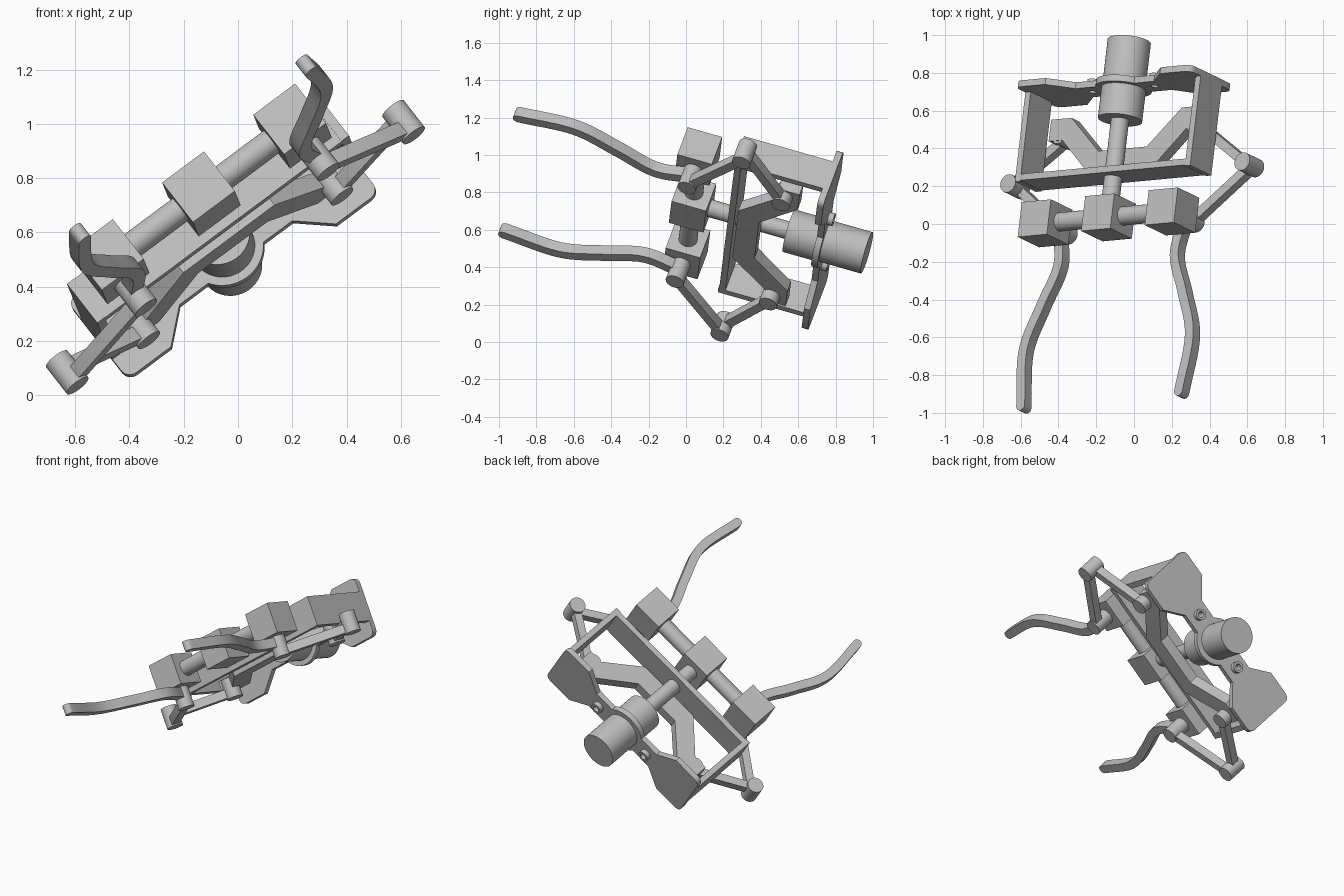
import bpy, bmesh, math
from mathutils import Matrix, Vector

cube = bpy.data.objects.get("Cube")
if cube:
    bpy.data.objects.remove(cube, do_unlink=True)

# Tilted frame of the mechanism: u along the crossbar, v along the motor, w upward
U = Vector((0.8, 0.075, 0.595)).normalized()
V = Vector((0.113, 0.956, -0.272))
V = (V - U * V.dot(U)).normalized()
W = U.cross(V)
ORIGIN = Vector((-0.135, 0.035, 0.742))
FRAME = Matrix((U, V, W)).transposed().to_4x4()
FRAME.translation = ORIGIN

grey = bpy.data.materials.new("machine_grey")
grey.use_nodes = True
colour = (0.52, 0.52, 0.52, 1)
grey.diffuse_color = colour
grey.node_tree.nodes["Principled BSDF"].inputs["Base Color"].default_value = colour
parts = []


def finish(name, bm):
    bmesh.ops.recalc_face_normals(bm, faces=bm.faces)
    mesh = bpy.data.meshes.new(name)
    bm.to_mesh(mesh)
    bm.free()
    mesh.materials.append(grey)
    ob = bpy.data.objects.new(name, mesh)
    bpy.context.collection.objects.link(ob)
    ob.matrix_world = FRAME
    parts.append(ob)
    return ob


def box(name, centre, size):
    bm = bmesh.new()
    bmesh.ops.create_cube(bm, size=1, matrix=Matrix.Translation(centre) @ Matrix.Diagonal((*size, 1)))
    return finish(name, bm)


def rod(name, start, end, radius, sides=40):
    start, end = Vector(start), Vector(end)
    turn = (end - start).to_track_quat('Z', 'Y').to_matrix().to_4x4()
    bm = bmesh.new()
    bmesh.ops.create_cone(bm, cap_ends=True, segments=sides, radius1=radius, radius2=radius,
                          depth=(end - start).length,
                          matrix=Matrix.Translation((start + end) / 2) @ turn)
    return finish(name, bm)


def prism(name, outline, low, high, axis='w', round_beyond=None):
    """Extrude an outline along w (outline in u, v) or along v (outline in u, w)."""
    place = (lambda p, h: (p[0], p[1], h)) if axis == 'w' else (lambda p, h: (p[0], h, p[1]))
    bm = bmesh.new()
    face = bm.faces.new([bm.verts.new(place(p, low)) for p in outline])
    step = Vector(place((0, 0), high - low))
    ext = bmesh.ops.extrude_face_region(bm, geom=[face], use_keep_orig=True)
    bmesh.ops.translate(bm, vec=step, verts=[g for g in ext["geom"] if isinstance(g, bmesh.types.BMVert)])
    if round_beyond:
        corners = [e for e in bm.edges if all(abs(v.co.x) > round_beyond for v in e.verts)
                   and abs((e.verts[0].co - e.verts[1].co).normalized().dot(step.normalized())) > 0.9]
        bmesh.ops.bevel(bm, geom=corners, offset=0.04, segments=6, affect='EDGES', profile=0.5)
    return finish(name, bm)


def strip(path, width):
    """Outline of a bar following a path, with round ends."""
    path = [Vector(p) for p in path]
    left, right = [], []
    for i, p in enumerate(path):
        d = (path[min(i + 1, len(path) - 1)] - path[max(i - 1, 0)]).normalized()
        n = Vector((-d.y, d.x)) * width / 2
        left.append(p + n)
        right.append(p - n)

    def cap(centre, first):
        arm = first - centre
        return [centre + Matrix.Rotation(-math.pi * k / 8, 2) @ arm for k in range(1, 8)]
    return left + cap(path[-1], left[-1]) + right[::-1] + cap(path[0], right[0])


def smooth_path(points, steps=8):
    """Catmull-Rom curve through the points."""
    p = [Vector(q) for q in points]
    p = [2 * p[0] - p[1]] + p + [2 * p[-1] - p[-2]]
    out = []
    for a, b, c, d in zip(p, p[1:], p[2:], p[3:]):
        for k in range(steps):
            t = k / steps
            out.append(0.5 * (2 * b + (c - a) * t + (2 * a - 5 * b + 4 * c - d) * t * t
                              + (3 * b - a - 3 * c + d) * t ** 3))
    return out + [p[-2]]


def drill(ob, u):
    cutter = rod("hole_cutter", (u, 0.65, 0), (u, 0.85, 0), 0.02, 24)
    parts.remove(cutter)
    cutter.hide_render = True
    mod = ob.modifiers.new("hole", 'BOOLEAN')
    mod.operation = 'DIFFERENCE'
    mod.solver = 'EXACT'
    mod.object = cutter
    bpy.context.view_layer.objects.active = ob
    bpy.ops.object.modifier_apply(modifier=mod.name)
    bpy.data.objects.remove(cutter, do_unlink=True)


# Crossbar with three cubes
ARM = 0.42
rod("crossbar", (-ARM, 0, 0), (ARM, 0, 0), 0.05)
for name, u in (("right_block", -ARM), ("centre_block", 0), ("left_block", ARM)):
    box(name, (u, 0, 0), (0.193, 0.193, 0.193))

# Drive shaft, gear head and motor
rod("drive_shaft", (0, 0, 0), (0, 0.56, 0), 0.048)
rod("gear_head", (0, 0.54, 0), (0, 0.72, 0), 0.118, 64)
rod("motor", (0, 0.72, 0), (0, 0.975, 0), 0.115, 64)

# Frame: front plate and two side plates
box("frame_front", (0, 0.2375, 0), (1.16, 0.035, 0.19))
for name, s in (("right", -1), ("left", 1)):
    box(name + "_frame_side", (s * 0.5625, 0.465, 0), (0.035, 0.5, 0.19))

# Motor bracket: winged plate with a round centre
arc = [(0.15 * math.cos(math.radians(a)), 0.15 * math.sin(math.radians(a))) for a in range(32, 149, 4)]
wing = [(0.58, 0.19), (0.38, 0.19), (0.26, 0.08)]
upper = wing + arc + [(-x, y) for x, y in reversed(wing)]
bracket = prism("motor_bracket", upper + [(x, -y) for x, y in reversed(upper)],
                0.71, 0.745, 'v', round_beyond=0.5)
for s in (-1, 1):
    drill(bracket, s * 0.205)
    ring = rod("bracket_bushing", (s * 0.205, 0.74, 0), (s * 0.205, 0.775, 0), 0.035, 32)
    drill(ring, s * 0.205)

# Sliding yoke
back = [(0.5, 0.595), (0.365, 0.595), (0.16, 0.395)]
front = [(0.21, 0.275), (0.41, 0.475), (0.5, 0.475)]
yoke = back + [(-x, y) for x, y in reversed(back)] + [(-x, y) for x, y in reversed(front)] + front
prism("yoke", yoke, -0.12, -0.05)

# Finger linkages, mirrored about the motor axis
for name, s in (("right", -1), ("left", 1)):
    base, elbow, end = (s * ARM, 0), (s * 0.775, 0.278), (s * 0.445, 0.51)
    for pin, p, top, bottom in (("finger", base, -0.09, -0.225), ("elbow", elbow, -0.095, -0.225),
                                ("yoke", end, -0.055, -0.18)):
        rod(f"{name}_{pin}_pin", (*p, top), (*p, bottom), 0.05)
    prism(name + "_finger_link", strip([base, elbow], 0.05), -0.217, -0.162)
    prism(name + "_yoke_link", strip([elbow, end], 0.05), -0.17, -0.115)
    curve = smooth_path([base, (s * 0.385, -0.2), (s * 0.47, -0.42), (s * 0.55, -0.66), (s * 0.522, -0.97)])
    prism(name + "_finger", strip(curve, 0.055), -0.165, -0.103)

# Smooth the round parts, keep corners crisp
bpy.ops.object.select_all(action='DESELECT')
for ob in parts:
    ob.select_set(True)
bpy.context.view_layer.objects.active = parts[0]
bpy.ops.object.shade_smooth_by_angle(angle=math.radians(30))
